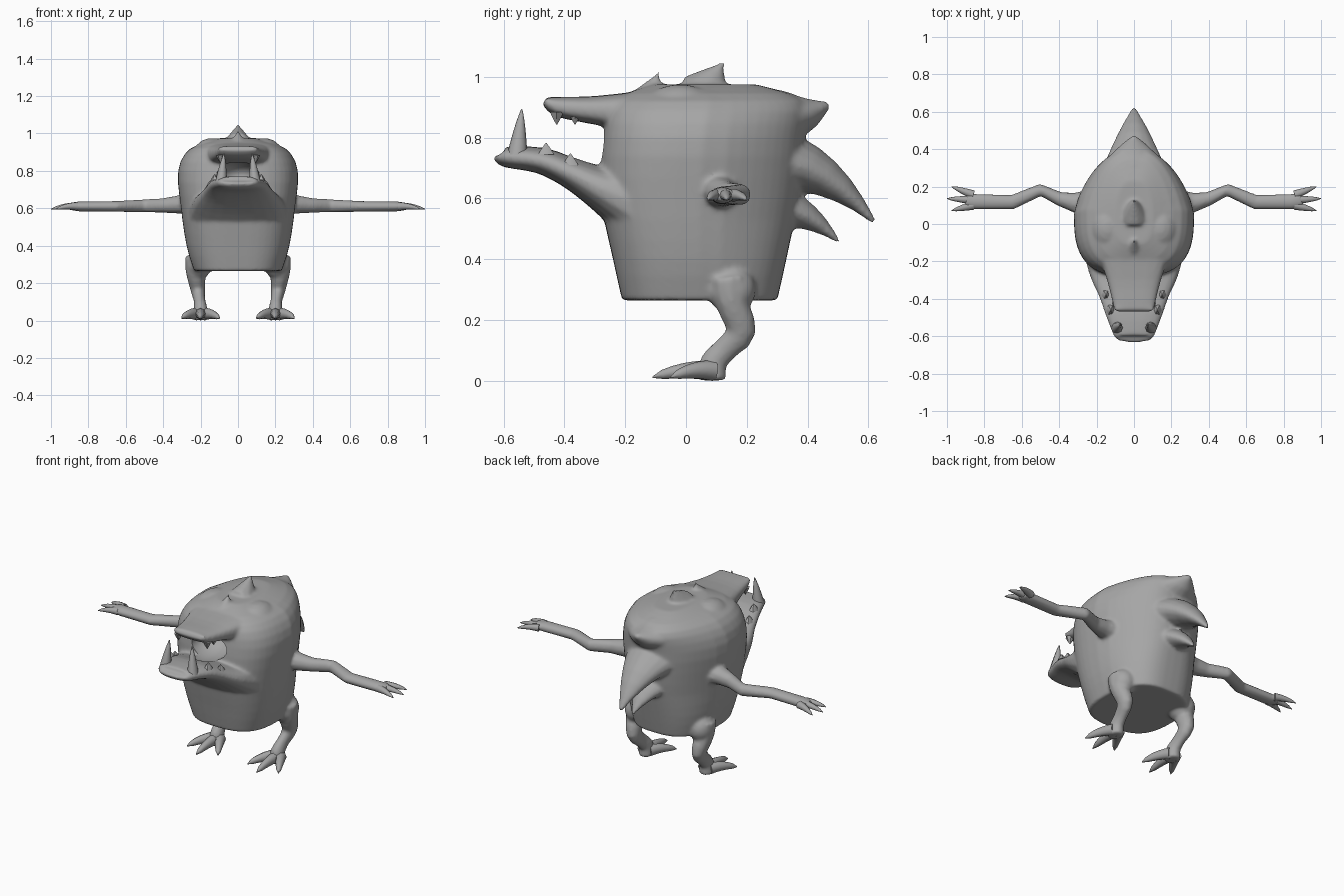
import bpy, math
from mathutils import Vector

if "Cube" in bpy.data.objects:
    bpy.data.objects.remove(bpy.data.objects["Cube"])

grey = bpy.data.materials.new("stone grey")
grey.diffuse_color = (0.38, 0.38, 0.38, 1)
grey.use_nodes = True
grey.node_tree.nodes["Principled BSDF"].inputs["Base Color"].default_value = grey.diffuse_color


def select_only(*obs):
    bpy.ops.object.select_all(action='DESELECT')
    for ob in obs:
        ob.select_set(True)
    bpy.context.view_layer.objects.active = obs[0]


def loft(name, rows, n=2.0, sides=10, level=False):
    """Skin rings of (centre, half width, half height); n sets squareness."""
    verts, faces, last = [], [], len(rows) - 1
    span = rows[-1][0] - rows[0][0]
    steep = abs(span.z) > max(abs(span.x), abs(span.y))
    up = Vector((0, 1, 0)) if steep else Vector((0, 0, 1))
    for i, (centre, w, h) in enumerate(rows):
        t = (rows[min(i + 1, last)][0] - rows[max(i - 1, 0)][0]).normalized()
        if level:
            t = Vector((0, 0, 1))
        side = t.cross(up).normalized()
        high = side.cross(t)
        for k in range(sides):
            c, s = math.cos(math.tau * k / sides), math.sin(math.tau * k / sides)
            verts.append(centre + side * w * math.copysign(abs(c) ** (2 / n), c)
                         + high * h * math.copysign(abs(s) ** (2 / n), s))
    for i in range(last):
        for k in range(sides):
            a, b = i * sides + k, i * sides + (k + 1) % sides
            faces.append((a, b, b + sides, a + sides))
    faces.append(tuple(range(sides))[::-1])
    faces.append(tuple(range(len(verts) - sides, len(verts))))
    me = bpy.data.meshes.new(name)
    me.from_pydata(verts, [], faces)
    me.materials.append(grey)
    ob = bpy.data.objects.new(name, me)
    bpy.context.collection.objects.link(ob)
    select_only(ob)
    bpy.ops.object.mode_set(mode='EDIT')
    bpy.ops.mesh.select_all(action='SELECT')
    bpy.ops.mesh.normals_make_consistent(inside=False)
    bpy.ops.object.mode_set(mode='OBJECT')
    bpy.ops.object.shade_smooth_by_angle(angle=math.radians(50))
    return ob


def tube(name, keys, steps=3, **kw):
    """Flow smoothly through a few keys of (x, y, z, half width, half height)."""
    keys, rows = [Vector(k) for k in keys], []
    end = len(keys) - 1
    for j in range(end * steps + 1):
        i = min(j // steps, end - 1)
        u = j / steps - i
        p0, p1, p2, p3 = (keys[min(max(i + d, 0), end)] for d in (-1, 0, 1, 2))
        v = p1 + (p2 - p0) * (u / 2) + (p0 * 2 - p1 * 5 + p2 * 4 - p3) * (u * u / 2) \
            + (p1 * 3 - p0 - p2 * 3 + p3) * (u ** 3 / 2)
        rows.append((Vector(v[:3]), v[3], v[4]))
    return loft(name, rows, **kw)


def horn(name, base, tip, w, h, arch=0.0, power=0.8, **kw):
    """Tapering spike from base to tip, lifted in the middle by arch."""
    base, tip, rows = Vector(base), Vector(tip), []
    for i in range(7):
        t = i / 6
        taper = max((1 - t) ** power, 0.07)
        lift = Vector((0, 0, arch * 4 * t * (1 - t)))
        rows.append((base.lerp(tip, t) + lift, w * taper, h * taper))
    return loft(name, rows, **kw)


def ball(name, loc, size):
    bpy.ops.mesh.primitive_uv_sphere_add(segments=20, ring_count=12, location=loc)
    ob = bpy.context.object
    ob.name, ob.scale = name, size
    ob.data.materials.append(grey)
    return ob


# Barrel body, from the flat base to the crown, narrowing toward the back
body = tube("body", [(0, .045, .265, .235, .255), (0, .045, .40, .275, .285),
                     (0, .045, .60, .305, .325), (0, .057, .80, .32, .332),
                     (0, .075, .92, .255, .315), (0, .06, .975, .10, .17)],
            n=2.9, sides=48, level=True)
for v in body.data.vertices:
    v.co.x *= 1 - 1.1 * max(0, v.co.y - .08) * min(1, .5 + max(0, v.co.z - .27) * 2)

# Snout and lower jaw
snout = tube("snout", [(0, -.10, .88, .21, .08), (0, -.30, .89, .145, .047),
                       (0, -.42, .902, .115, .033), (0, -.465, .922, .105, .014)],
             n=3, sides=20)
jaw = tube("jaw", [(0, -.15, .58, .27, .13), (0, -.28, .635, .235, .075),
                   (0, -.38, .685, .19, .052), (0, -.48, .725, .155, .043),
                   (0, -.595, .737, .11, .034), (0, -.612, .745, .09, .022)],
           n=2.4, sides=20)
parts = [body, snout, jaw]

# Back crest, curved back spikes and head horns
parts.append(tube("crest", [(0, .08, .87, .23, .10), (0, .27, .872, .19, .09),
                            (0, .38, .873, .115, .066), (0, .47, .909, .012, .01)],
                  n=1.8, sides=16))
parts.append(horn("upper_back_spike", (0, .30, .72), (0, .62, .522), .17, .11,
                  arch=.045, n=1.8, sides=16))
parts.append(horn("lower_back_spike", (0, .30, .57), (0, .505, .455), .12, .075,
                  arch=.025, n=1.8, sides=16))
parts.append(horn("front_horn", (0, -.13, .93), (0, -.085, 1.02), .05, .05, power=1))
parts.append(horn("rear_horn", (0, .06, .95), (0, .124, 1.05), .075, .09, power=1))

for side, s in (("right", 1), ("left", -1)):
    # Brow and hip bulges
    parts.append(ball(side + "_brow", (s * .14, -.02, .885), (.10, .13, .09)))
    parts.append(ball(side + "_hip", (s * .21, .15, .30), (.07, .08, .08)))

    # Bent arm
    arm = [(.24, .115, .625, .07, .06), (.32, .115, .62, .054, .05),
           (.40, .135, .615, .038, .04), (.50, .182, .613, .034, .036),
           (.65, .117, .61, .04, .03), (.85, .12, .61, .043, .028),
           (.90, .13, .61, .042, .02)]
    parts.append(tube(side + "_arm", [(s * k[0], *k[1:]) for k in arm], steps=1))

    # Leg with backward knee
    leg = [(.225, .14, .34, .06, .065), (.225, .15, .26, .055, .055),
           (.215, .182, .165, .04, .05), (.205, .13, .105, .032, .042),
           (.20, .09, .06, .038, .046), (.20, .085, .002, .042, .05)]
    parts.append(tube(side + "_leg", [(s * k[0], *k[1:]) for k in leg]))

# Blend these into one skin and hollow out the mouth
select_only(*parts)
bpy.ops.object.join()
mod = body.modifiers.new("blend", 'REMESH')
mod.mode, mod.voxel_size = 'VOXEL', 0.009
mod = body.modifiers.new("soften", 'SMOOTH')
mod.factor, mod.iterations = 0.5, 7
cavity = ball("mouth_cutter", (0, -.27, .775), (.115, .15, .075))
cavity.hide_render = True
mod = body.modifiers.new("mouth", 'BOOLEAN')
mod.operation, mod.object = 'DIFFERENCE', cavity
select_only(body)
for m in list(body.modifiers):
    bpy.ops.object.modifier_apply(modifier=m.name)
bpy.data.objects.remove(cavity)
body.data.materials.clear()
body.data.materials.append(grey)
bpy.ops.object.shade_smooth_by_angle(angle=math.radians(50))

for side, s in (("right", 1), ("left", -1)):
    # Tusk and teeth
    horn(side + "_tusk", (s * .09, -.555, .74), (s * .075, -.54, .893), .032, .034,
         power=.7, sides=8)
    for i in range(2):
        x, y = s * (.125 + .025 * i), -.46 + .08 * i
        horn(f"{side}_lower_tooth_{i}", (x, y, .745 - .035 * i), (x, y, .782 - .035 * i),
             .024, .03, sides=6)
        x, y = s * .095, -.425 + .06 * i
        horn(f"{side}_upper_tooth_{i}", (x, y, .885), (x, y, .843), .024, .026, sides=6)

    # Three splayed fingers and toes
    for i in (-1, 0, 1):
        horn(f"{side}_finger_{i + 2}", (s * .86, .128 + .028 * i, .61),
             (s * (1 - .025 * abs(i)), .136 + .064 * i, .595), .024, .022,
             arch=.006, power=.55, sides=8)
        horn(f"{side}_toe_{i + 2}", (s * (.20 + .02 * i), .09, .034),
             (s * (.20 + .102 * i), -.11 + .06 * abs(i), .012), .031, .034,
             arch=.01, power=.45, sides=8)
